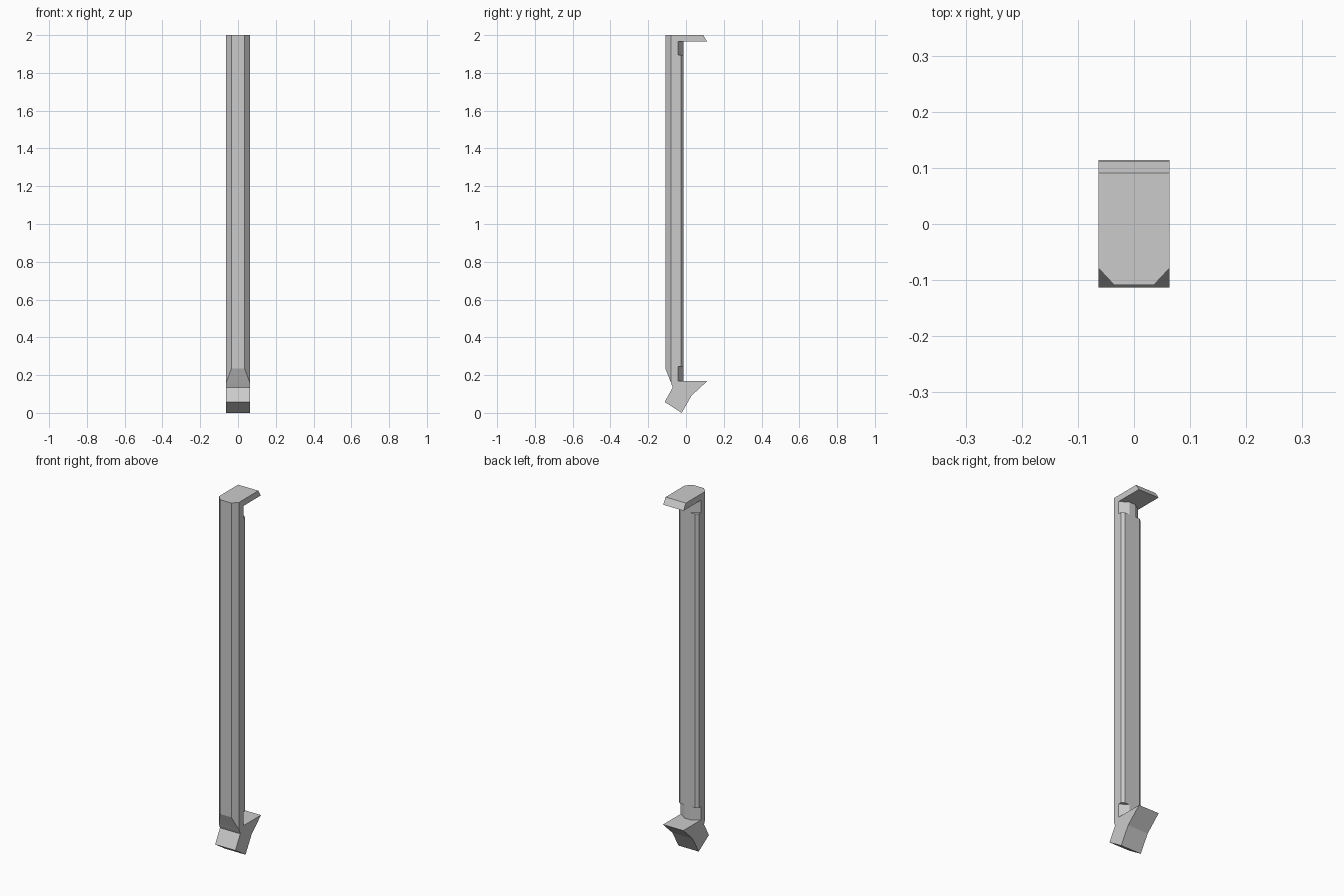
import bpy, bmesh
from mathutils import Vector

if "Cube" in bpy.data.objects:
    bpy.data.objects.remove(bpy.data.objects["Cube"], do_unlink=True)

HALF = 0.063      # half width of every part
FRONT = -0.109    # front plane of the shaft
SIDE = -0.079     # where the front chamfer meets the side

grey = bpy.data.materials.new("plain grey")
grey.use_nodes = True
colour = (0.6, 0.6, 0.6, 1)
grey.diffuse_color = colour
grey.node_tree.nodes["Principled BSDF"].inputs["Base Color"].default_value = colour


def finish(name, bm):
    bmesh.ops.recalc_face_normals(bm, faces=bm.faces[:])
    mesh = bpy.data.meshes.new(name)
    bm.to_mesh(mesh)
    bm.free()
    mesh.materials.append(grey)
    obj = bpy.data.objects.new(name, mesh)
    bpy.context.collection.objects.link(obj)
    return obj


def loft(levels):
    """Bridge mirrored half sections [(z, [(x, y), ...]), ...] from bottom to top."""
    bm = bmesh.new()
    rings = []
    for z, half in levels:
        loop = half + [(-x, y) for x, y in reversed(half)]
        rings.append([bm.verts.new((x, y, z)) for x, y in loop])
    n = len(rings[0])
    for low, high in zip(rings, rings[1:]):
        for i in range(n):
            j = (i + 1) % n
            bm.faces.new((low[i], low[j], high[j], high[i]))
    bm.faces.new(rings[0])
    bm.faces.new(rings[-1])
    return bm


def section(side_back, back_x, back):
    return [(0.035, FRONT), (HALF, SIDE), (HALF, side_back), (back_x, back)]


# Shaft: chamfered bar with deeper rear chamfers at both ends
bar = section(-0.026, 0.047, -0.013)
relief = section(-0.043, 0.018, -0.013)
bm = loft([(0.135, relief), (0.245, relief), (0.245, bar),
           (1.895, bar), (1.895, relief), (1.965, relief)])
# Sloping cut at the bottom of the front
slope_top, slope_low = Vector((0, FRONT, 0.235)), Vector((0, -0.07, 0.135))
normal = (slope_top - slope_low).cross(Vector((1, 0, 0)))
if normal.y > 0:
    normal.negate()
cut = bmesh.ops.bisect_plane(bm, geom=bm.verts[:] + bm.edges[:] + bm.faces[:],
                             plane_co=slope_top, plane_no=normal,
                             clear_outer=True, dist=1e-5)
edges = [e for e in cut["geom_cut"] if isinstance(e, bmesh.types.BMEdge)]
bmesh.ops.holes_fill(bm, edges=[e for e in edges if e.is_boundary], sides=0)
finish("shaft", bm)

# Top hook: plate with a bevelled rear lip
finish("top_hook", loft([(1.965, section(0.0, HALF, 0.112)),
                         (2.0, section(0.0, HALF, 0.091))]))

# Foot: angled side profile extruded across the width
profile = [(-0.07, 0.135), (-0.113, 0.058), (-0.023, 0.0), (0.03, 0.092),
           (0.114, 0.17), (SIDE, 0.17), (SIDE, 0.157)]
bm = bmesh.new()
face = bm.faces.new([bm.verts.new((-HALF, y, z)) for y, z in profile])
out = bmesh.ops.extrude_face_region(bm, geom=[face])
bmesh.ops.translate(bm, vec=(2 * HALF, 0, 0),
                    verts=[v for v in out["geom"] if isinstance(v, bmesh.types.BMVert)])
finish("foot", bm)
